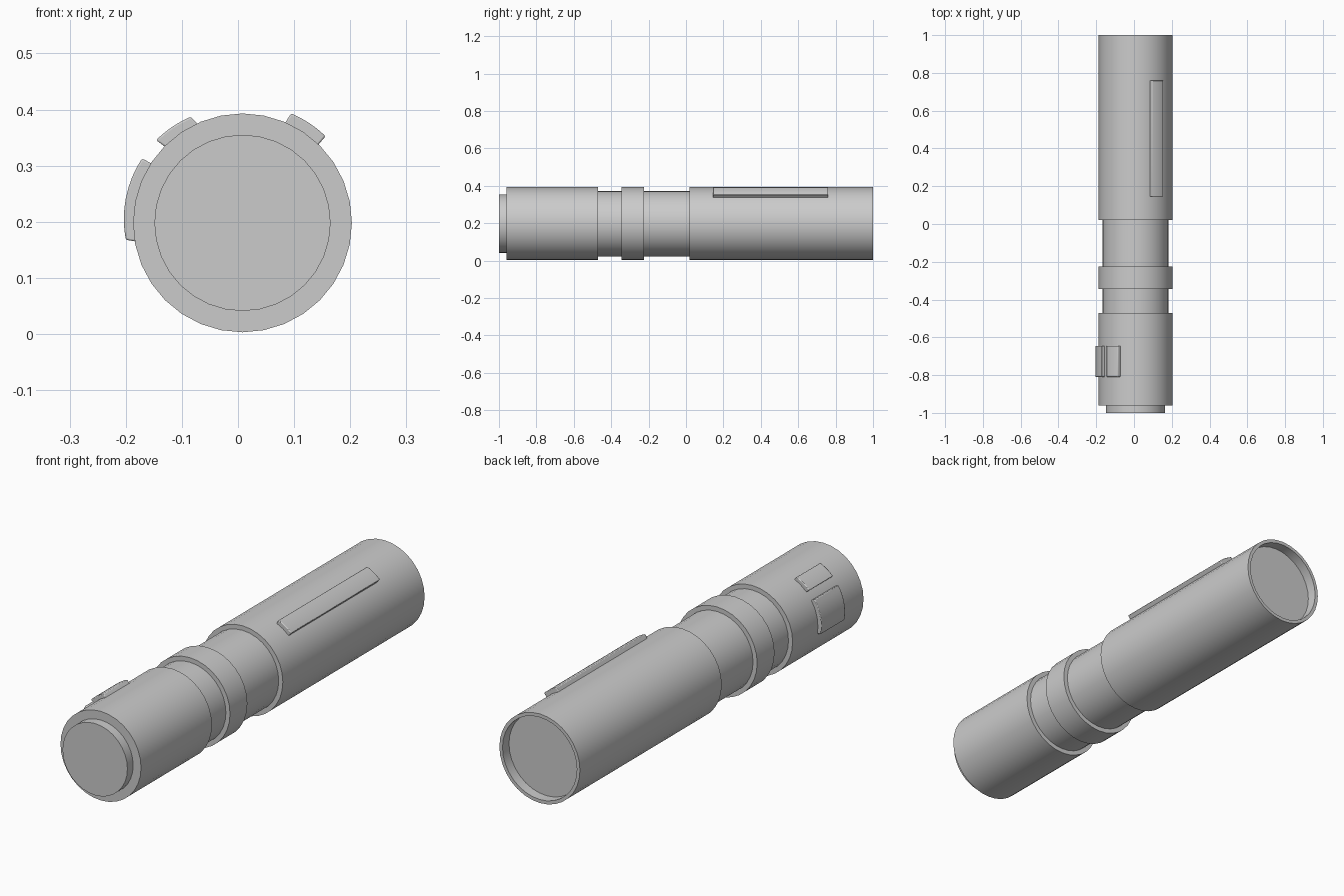
import bpy, bmesh, math

if "Cube" in bpy.data.objects:
    bpy.data.objects.remove(bpy.data.objects["Cube"], do_unlink=True)

CX, CZ, R, SIDES = 0.008, 0.198, 0.195, 32

grey = bpy.data.materials.new("plain grey")
grey.use_nodes = True
grey.diffuse_color = (0.6, 0.6, 0.6, 1)
grey.node_tree.nodes["Principled BSDF"].inputs["Base Color"].default_value = (0.6, 0.6, 0.6, 1)


def finish(name, bm, angle=30):
    bmesh.ops.recalc_face_normals(bm, faces=bm.faces)
    mesh = bpy.data.meshes.new(name)
    bm.to_mesh(mesh)
    bm.free()
    mesh.materials.append(grey)
    obj = bpy.data.objects.new(name, mesh)
    obj.location = (CX, 0, CZ)
    bpy.context.collection.objects.link(obj)
    bpy.ops.object.select_all(action="DESELECT")
    obj.select_set(True)
    bpy.context.view_layer.objects.active = obj
    bpy.ops.object.shade_smooth_by_angle(angle=math.radians(angle))
    return obj


def on_circle(radius, degrees):
    """x and z at an angle measured from the top towards +x"""
    a = math.radians(degrees)
    return radius * math.sin(a), radius * math.cos(a)


def lathe(name, profile):
    """Turn (y, radius) pairs about the y axis and cap both ends"""
    bm = bmesh.new()
    rings = []
    for y, r in profile:
        ring = []
        for i in range(SIDES):
            x, z = on_circle(r, 360 * i / SIDES)
            ring.append(bm.verts.new((x, y, z)))
        rings.append(ring)
    for a, b in zip(rings, rings[1:]):
        for i in range(SIDES):
            j = (i + 1) % SIDES
            bm.faces.new((a[i], a[j], b[j], b[i]))
    bm.faces.new(rings[0])
    bm.faces.new(rings[-1])
    return finish(name, bm)


def curved_pad(name, start, end, y0, y1, push, steps=8):
    """Patch of the tube wall pushed outwards by (x, z)"""
    bm = bmesh.new()
    angles = [start + (end - start) * i / steps for i in range(steps + 1)]
    outer = [on_circle(R, a) for a in angles]
    inner = [on_circle(R - 0.012, a) for a in reversed(angles)]
    outline = [(x + push[0], z + push[1]) for x, z in outer] + inner
    face = bm.faces.new([bm.verts.new((x, y0, z)) for x, z in outline])
    made = bmesh.ops.extrude_face_region(bm, geom=[face])["geom"]
    moved = [v for v in made if isinstance(v, bmesh.types.BMVert)]
    bmesh.ops.translate(bm, verts=moved, vec=(0, y1 - y0, 0))
    obj = finish(name, bm)
    bevel = obj.modifiers.new("soft edges", "BEVEL")
    bevel.width = 0.003
    bevel.segments = 2
    bevel.limit_method = "ANGLE"
    bevel.angle_limit = math.radians(40)


# Stepped tube sections from the front plug to the hollow back end
lathe("front_plug", [(-1, 0.157), (-0.95, 0.157)])
lathe("front_grip", [(-0.96, R), (-0.47, R)])
lathe("neck", [(-0.48, 0.175), (0.03, 0.175)])
lathe("neck_ring", [(-0.345, R), (-0.225, R)])
lathe("main_tube", [(0.02, R), (1, R), (1, 0.18), (0.955, 0.18)])

# Raised strip and the two side buttons
curved_pad("long_strip", 22.6, 44.4, 0.145, 0.76, (0.0115, 0.015))
curved_pad("upper_button", -23, -45, -0.81, -0.645, (-0.016, 0.0095))
curved_pad("side_button", -56.5, -101, -0.81, -0.645, (-0.0165, 0.007))
